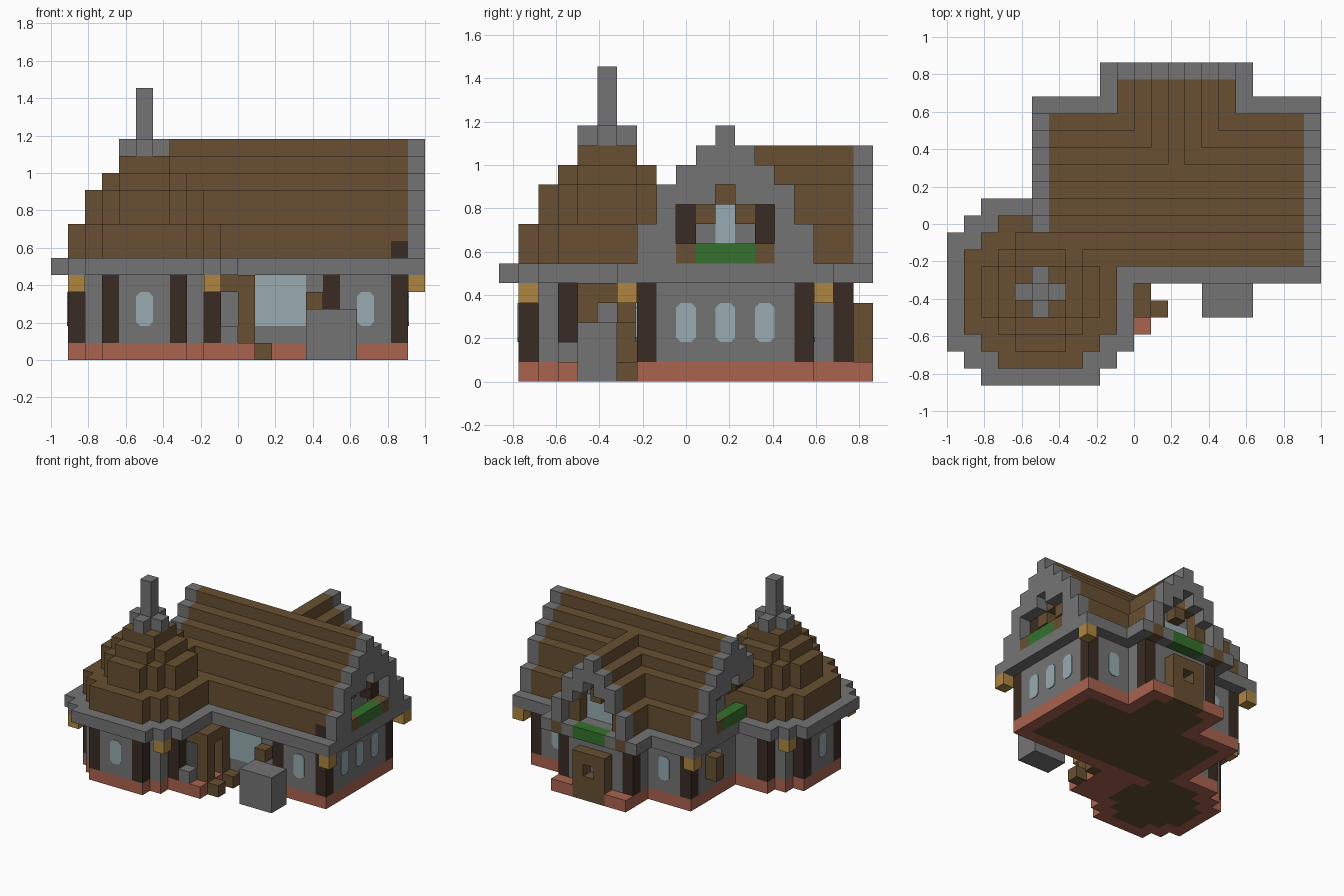
import bpy
import bmesh
import math
from mathutils import Vector

UNIT = 1 / 11          # edge length of one building block
MIDDLE = 9.5           # block row that lies on y = 0

start_cube = bpy.data.objects.get("Cube")
if start_cube:
    bpy.data.objects.remove(start_cube, do_unlink=True)


def material(name, colour):
    mat = bpy.data.materials.new(name)
    mat.use_nodes = True
    mat.diffuse_color = (*colour, 1)
    mat.node_tree.nodes["Principled BSDF"].inputs["Base Color"].default_value = (*colour, 1)
    return mat


stone = material("grey stone", (.175, .175, .175))
wood = material("brown wood", (.14, .08, .032))
timber = material("dark timber", (.042, .025, .017))
brick = material("red brick", (.40, .125, .078))
lamp = material("lamp amber", (.42, .235, .055))
glass = material("pale glass", (.31, .41, .44))
leaf = material("leaf green", (.036, .165, .026))

PART_MATERIAL = {
    "foundation": brick, "floor": wood, "walls": stone, "pillars": timber,
    "eaves": stone, "roof": wood, "gable_trim": stone, "attic_wall": stone,
    "attic_frame": wood, "attic_posts": timber, "flower_box": leaf,
    "tower_roof": wood, "chimney": stone, "lanterns": lamp, "portal": wood,
    "porch_panel": wood, "wall_boxes": wood, "stone_block": stone,
}
blocks = {}


def fill(part, xs, ys, zs):
    """Claim a box of blocks; each span is (first, end), later parts win."""
    for x in range(*xs):
        for y in range(*ys):
            for z in range(*zs):
                blocks[x, y, z] = part


def one(n):
    return (n, n + 1)


def octagon(part, radius, cut, zs):
    """Stepped round slab centred on the tower."""
    for row in range(-radius, radius + 1):
        half = radius - max(0, abs(row) - (radius - cut))
        fill(part, (-6 - half, -5 + half), one(5 + row), zs)


# Foundation and floor
LOW = (0, 1)
fill("foundation", (-5, 10), (7, 16), LOW)
fill("foundation", (-1, 6), (16, 19), LOW)
octagon("foundation", 4, 2, LOW)
fill("foundation", (-1, 1), (3, 7), LOW)
fill("floor", (-4, 9), (8, 15), LOW)
fill("floor", (0, 5), (15, 18), LOW)
octagon("floor", 3, 2, LOW)

# Walls
WALL = (1, 5)
fill("walls", (-5, 10), (7, 16), WALL)
fill("walls", (-1, 6), (16, 18), WALL)
octagon("walls", 4, 2, WALL)
fill("walls", one(-1), one(3), (1, 2))

# Timber pillars at the wall corners
for x, y in ((-5, 15), (9, 7), (9, 15), (5, 7), (-1, 17), (5, 17),
             (-10, 3), (-10, 7), (-8, 1), (-4, 1), (-2, 3), (-8, 9)):
    fill("pillars", one(x), one(y), WALL)

# Eaves
EAVE = (5, 6)
fill("eaves", (-6, 11), (6, 17), EAVE)
fill("eaves", (-2, 7), (16, 19), EAVE)
octagon("eaves", 5, 2, EAVE)

# Roof profile by distance from the ridge: underside and top
SLOPE = [(10, 13), (9, 12), (9, 11), (6, 10), (6, 8)]


def main_roof(part, xs):
    for step, zs in enumerate(SLOPE):
        for side in (-step, step):
            fill(part, xs, one(11 + side), zs)


def back_roof(part, ys):
    for step in range(4):
        low, high = SLOPE[step + 1]
        low = (10, 9, 8, 6)[step]
        for side in (-step, step):
            for y in range(*ys):
                for z in range(low, high):
                    if part != "roof" or blocks.get((2 + side, y, z)) is None:
                        blocks[2 + side, y, z] = part


# Attic core behind the gables
for step, (low, high) in enumerate(SLOPE[:4]):
    for side in (-step, step):
        fill("attic_wall", (-4, 9), one(11 + side), (6, high - 1))
main_roof("roof", (-5, 10))
back_roof("roof", (13, 18))
for step in range(3):
    fill("attic_wall", (2 - step, 3 + step), (14, 17), (6, 10 - step))
main_roof("gable_trim", one(-6))
main_roof("gable_trim", one(10))
back_roof("gable_trim", one(18))

# Attic windows with flower boxes at both main ends
for inner, outer in ((9, 10), (-5, -6)):
    for side in (-1, 1):
        fill("attic_posts", one(inner), one(11 + 2 * side), (7, 9))
        fill("attic_frame", one(inner), one(11 + side), (8, 9))
        fill("attic_frame", one(outer), one(11 + 2 * side), (6, 7))
    fill("attic_frame", one(inner), one(11), (9, 10))
    fill("flower_box", one(outer), (10, 13), (6, 7))
fill("attic_posts", one(9), one(7), (6, 7))

# Attic window of the back wing
for side in (-1, 1):
    fill("attic_frame", one(2 + 2 * side), one(17), (6, 8))
    fill("attic_frame", one(2 + 3 * side), one(18), EAVE)
fill("attic_frame", one(2), one(17), (8, 9))
fill("flower_box", (1, 4), one(18), EAVE)

# Tower roof, cap and chimney
for radius, cut, zs in ((4, 2, (6, 8)), (3, 2, (8, 10)), (2, 1, (10, 11)), (1, 0, (11, 12))):
    octagon("tower_roof", radius, cut, zs)
octagon("chimney", 1, 1, (12, 13))
fill("chimney", one(-6), one(5), (13, 16))

# Lanterns under the eaves
for x, y in ((10, 6), (10, 16), (-6, 16), (-10, 1), (-2, 1), (-10, 9)):
    fill("lanterns", one(x), one(y), (4, 5))

# Entrance portal beside the tower
for y in (4, 6):
    fill("portal", one(0), one(y), WALL)
    fill("portal", one(1), one(y), LOW)
fill("portal", (-1, 1), (4, 7), (4, 5))

# Back porch panel with a square opening, and its doorstep
fill("porch_panel", (1, 4), one(18), (0, 4))
del blocks[2, 18, 2]

# Small wall boxes and the stone block in the yard
fill("wall_boxes", one(4), one(6), (3, 4))
fill("wall_boxes", one(-6), one(13), (2, 4))
fill("stone_block", (4, 7), (4, 6), (0, 3))


def build(part):
    """Make one mesh from the exposed faces of a part's blocks."""
    bm = bmesh.new()
    axes = [Vector(a) for a in ((1, 0, 0), (0, 1, 0), (0, 0, 1))]
    for cell in [c for c, owner in blocks.items() if owner == part]:
        centre = Vector(cell) + Vector((.5, .5 - MIDDLE, .5))
        for k in range(3):
            for sign in (-1, 1):
                normal = axes[k] * sign
                beside = tuple(int(v) for v in Vector(cell) + normal)
                if beside in blocks:
                    continue
                u, v = axes[(k + 1) % 3] / 2, axes[(k + 2) % 3] / 2 * sign
                mid = centre + normal / 2
                corners = (mid - u - v, mid + u - v, mid + u + v, mid - u + v)
                bm.faces.new([bm.verts.new(p * UNIT) for p in corners])
    bmesh.ops.remove_doubles(bm, verts=bm.verts, dist=UNIT / 100)
    bmesh.ops.dissolve_limit(bm, angle_limit=.01, verts=bm.verts, edges=bm.edges)
    finish(part, bm, PART_MATERIAL[part])


def finish(name, bm, mat):
    mesh = bpy.data.meshes.new(name)
    bm.to_mesh(mesh)
    bm.free()
    mesh.materials.append(mat)
    bpy.context.collection.objects.link(bpy.data.objects.new(name, mesh))


def window(name, x, y, z, facing, width=1, height=2, chamfer=.25):
    """Thin glass plate with clipped corners, centred at x, y, z in blocks."""
    out = Vector(facing)
    across = Vector((-out.y, out.x, 0))
    w, h = width / 2, height / 2
    outline = []
    for sx, sz in ((1, -1), (1, 1), (-1, 1), (-1, -1)):
        pair = [(sx * (w - chamfer), sz * h), (sx * w, sz * (h - chamfer))]
        outline += pair if sx * sz < 0 else pair[::-1]
    bm = bmesh.new()
    origin = Vector((x, y - MIDDLE, z)) + out * .06
    face = bm.faces.new([bm.verts.new((origin + across * a + Vector((0, 0, b))) * UNIT)
                         for a, b in outline])
    side = bmesh.ops.extrude_face_region(bm, geom=[face])
    verts = [g for g in side["geom"] if isinstance(g, bmesh.types.BMVert)]
    bmesh.ops.translate(bm, verts=verts, vec=out * -.08 * UNIT)
    bmesh.ops.recalc_face_normals(bm, faces=bm.faces)
    finish(name, bm, glass)


for part in PART_MATERIAL:
    build(part)

# Windows
FRONT, BACK, RIGHT, LEFT = (0, -1, 0), (0, 1, 0), (1, 0, 0), (-1, 0, 0)
for y in (9.5, 11.5, 13.5):
    window("side_window", 10, y, 3, RIGHT)
window("left_window", -5, 12.5, 3, LEFT)
window("front_window", 7.5, 7, 3, FRONT)
window("shop_window", 2.5, 7, 3.5, FRONT, 3, 3, .01)
window("tower_window", -5.5, 1, 3, FRONT)
window("tower_window", -10, 5.5, 3, LEFT)
for x in (-2.5, 7.5):
    window("back_window", x, 16, 3, BACK)
window("attic_window", 9, 11.5, 8, RIGHT, 1, 2, .01)
window("attic_window", -4, 11.5, 8, LEFT, 1, 2, .01)
window("wing_window", 2.5, 17, 7, BACK, 3, 2, .01)
